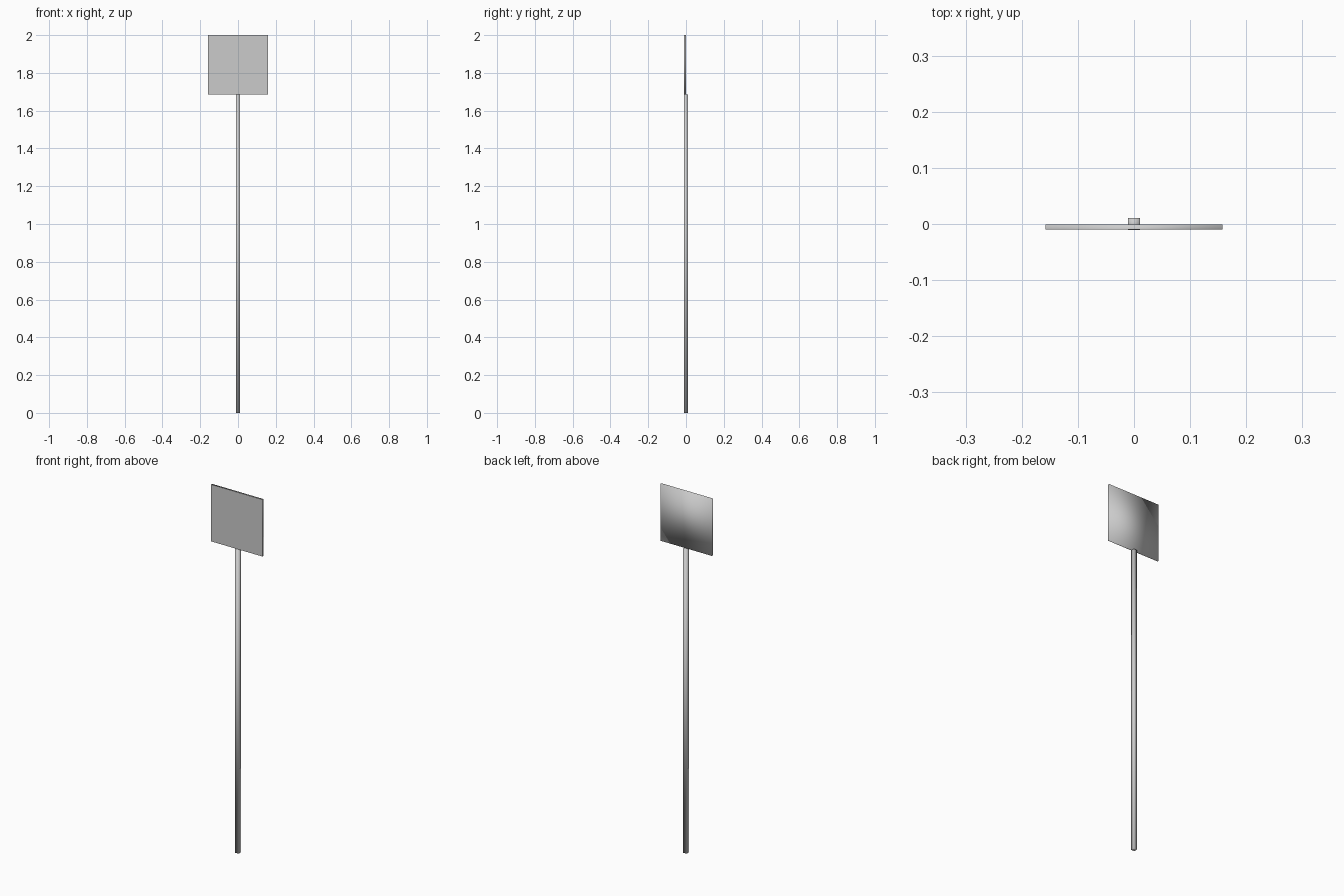
import bpy, bmesh

if "Cube" in bpy.data.objects:
    bpy.data.objects.remove(bpy.data.objects["Cube"])


def box(name, lo, hi, flat_front=False):
    """Box between two corners, smooth shaded, optionally with a flat front face."""
    bm = bmesh.new()
    bmesh.ops.create_cube(bm, size=1)
    for v in bm.verts:
        v.co = [lo[i] + (v.co[i] + 0.5) * (hi[i] - lo[i]) for i in range(3)]
    bm.normal_update()
    for f in bm.faces:
        f.smooth = not (flat_front and f.normal.y < -0.9)
    mesh = bpy.data.meshes.new(name)
    bm.to_mesh(mesh)
    bm.free()
    obj = bpy.data.objects.new(name, mesh)
    bpy.context.collection.objects.link(obj)
    return obj


PLATE_BOTTOM = 1.685

# slim square post
box("post", (-0.0105, -0.0105, 0), (0.0105, 0.0105, PLATE_BOTTOM))

# thin square sign plate standing on the front half of the post top
box("sign_plate", (-0.1575, -0.0095, PLATE_BOTTOM), (0.1575, -0.0005, 2.0), flat_front=True)
